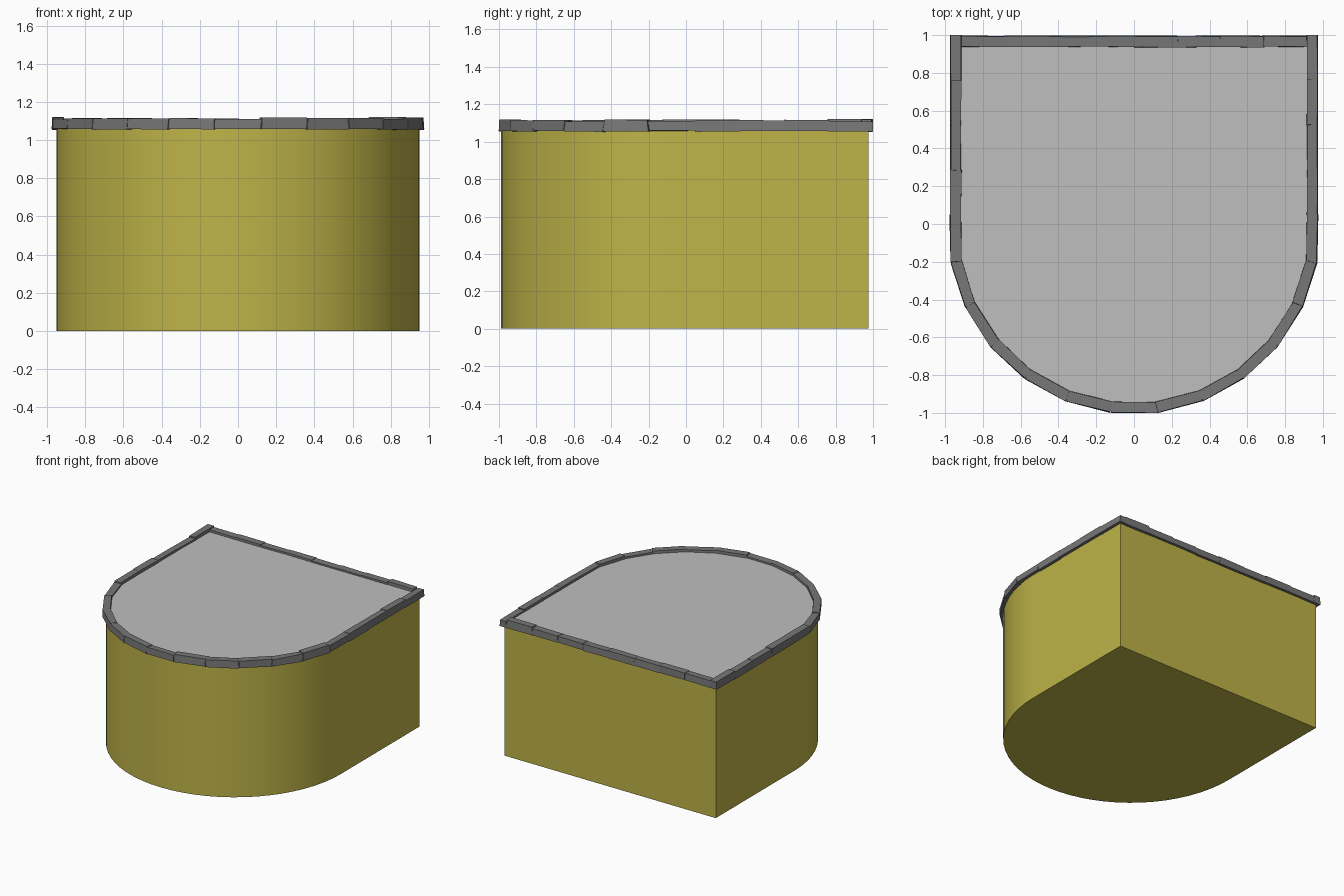
import bpy
import bmesh
import math
import random
from mathutils import Vector

random.seed(4)
cube = bpy.data.objects.get("Cube")
if cube:
    bpy.data.objects.remove(cube, do_unlink=True)


def material(name, rgb):
    mat = bpy.data.materials.new(name)
    mat.use_nodes = True
    mat.diffuse_color = (*rgb, 1)
    mat.node_tree.nodes["Principled BSDF"].inputs["Base Color"].default_value = (*rgb, 1)
    return mat


OLIVE = material("olive wall", (0.52, 0.455, 0.066))
ROOF = material("pale grey roof", (0.52, 0.52, 0.52))
STONE = material("dark grey stone", (0.185, 0.185, 0.185))

RADIUS, ARC_Y, BACK_Y = 0.95, -0.038, 0.975
FLOOR_Z = 1.095


def add_object(name, bm, mats):
    bmesh.ops.recalc_face_normals(bm, faces=bm.faces)
    mesh = bpy.data.meshes.new(name)
    bm.to_mesh(mesh)
    bm.free()
    for mat in mats:
        mesh.materials.append(mat)
    obj = bpy.data.objects.new(name, mesh)
    bpy.context.collection.objects.link(obj)
    return obj


# D-shaped tower body with a grey roof deck
bm = bmesh.new()
STEPS = 32
outline = [(RADIUS, BACK_Y), (-RADIUS, BACK_Y)]
for i in range(STEPS + 1):
    a = math.pi * (1 + i / STEPS)
    outline.append((RADIUS * math.cos(a), ARC_Y + RADIUS * math.sin(a)))
base = bm.faces.new([bm.verts.new((x, y, 0)) for x, y in outline])
top = bmesh.ops.extrude_face_region(bm, geom=[base], use_keep_orig=True)
bmesh.ops.translate(bm, vec=(0, 0, FLOOR_Z),
                    verts=[g for g in top["geom"] if isinstance(g, bmesh.types.BMVert)])
for face in bm.faces:
    if face.calc_center_median().z > FLOOR_Z - 0.01:
        face.material_index = 1
body = add_object("tower_body", bm, [OLIVE, ROOF])
bpy.context.view_layer.objects.active = body
body.select_set(True)
bpy.ops.object.shade_smooth_by_angle(angle=math.radians(30))
body.select_set(False)


# Rough-cut coping stones laid around the roof edge
def add_stone(bm, start, end, skews, width=0.062):
    start, end = Vector((*start, 0)), Vector((*end, 0))
    along = (end - start).normalized()
    side = Vector((-along.y, along.x, 0)) * width / 2
    low = 1.053 + random.uniform(0, 0.006)
    high = 1.111 + random.uniform(-0.004, 0.008)
    rings = []
    for point, sign, skew in ((start, -1, skews[0]), (end, 1, skews[1])):
        ring = []
        for s, z, lean in ((-1, low, -1), (1, low, -0.6), (1, high, 1), (-1, high, 0.6)):
            inset = random.uniform(0.8, 1.0) if z == high else random.uniform(0.97, 1.04)
            p = point + side * s * inset + along * (skew * lean + sign * 0.002)
            p.z = z + random.uniform(-0.002, 0.002)
            ring.append(bm.verts.new(p))
        rings.append(ring)
    a, b = rings
    bm.faces.new(a)
    bm.faces.new(b[::-1])
    for i in range(4):
        j = (i + 1) % 4
        bm.faces.new((a[i], b[i], b[j], a[j]))


def add_course(name, points):
    bm = bmesh.new()
    # Neighbouring stones share a slanted joint; the course ends stay square
    skews = [0] + [random.uniform(-0.007, 0.007) for p in points[2:]] + [0]
    for i in range(len(points) - 1):
        add_stone(bm, points[i], points[i + 1], skews[i:i + 2])
    add_object(name, bm, [STONE])


EDGE_X = 0.943
SIDE_END = 0.05
for name, sign in (("left_coping", 1), ("right_coping", -1)):
    add_course(name, [(sign * EDGE_X, 0.998 - (0.998 - SIDE_END) * i / 4) for i in range(5)])

HALF = math.radians(7.2)
COPING_R = 0.957
arc = [(-EDGE_X - 0.003, SIDE_END)]
for i in range(-6, 6):
    a = HALF * (2 * i + 1)
    arc.append((COPING_R * math.sin(a), -0.02 - COPING_R * math.cos(a)))
arc.append((EDGE_X + 0.003, SIDE_END))
add_course("front_coping", arc)
add_course("back_coping", [(-0.912 + 0.228 * i, 0.966) for i in range(9)])
